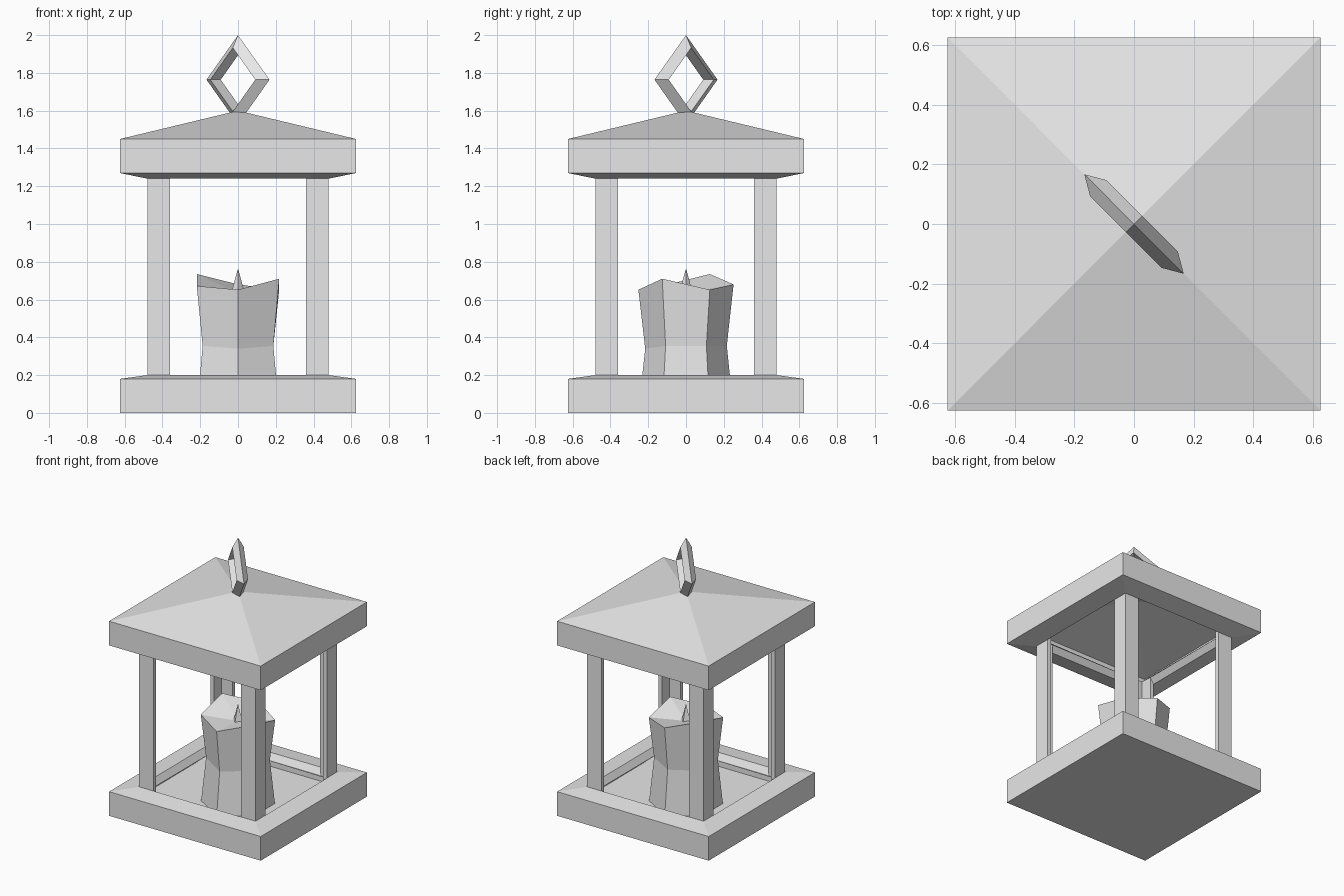
import bpy, bmesh
from math import radians, sin, cos

if "Cube" in bpy.data.objects:
    bpy.data.objects.remove(bpy.data.objects["Cube"], do_unlink=True)

grey = bpy.data.materials.new("plain grey")
grey.use_nodes = True
grey.diffuse_color = (0.8, 0.8, 0.8, 1)
grey.node_tree.nodes["Principled BSDF"].inputs["Base Color"].default_value = (0.8, 0.8, 0.8, 1)


def finish(bm, name):
    bmesh.ops.recalc_face_normals(bm, faces=bm.faces)
    mesh = bpy.data.meshes.new(name)
    bm.to_mesh(mesh)
    bm.free()
    obj = bpy.data.objects.new(name, mesh)
    bpy.context.collection.objects.link(obj)
    mesh.materials.append(grey)
    return obj


# Lantern body: hollow base, four angled corner posts and hollow roof in one shell
OUT, IN, GAP = 0.625, 0.48, 0.36
bm = bmesh.new()


def corners(z):
    return [bm.verts.new((x * OUT, y * OUT, z)) for x, y in ((-1, -1), (1, -1), (1, 1), (-1, 1))]


def frame(z):
    # Square loop, each side split at the post edges
    loop = []
    for c, s in ((1, 0), (0, 1), (-1, 0), (0, -1)):
        for t in (-IN, -GAP, GAP):
            loop.append(bm.verts.new((t * c + IN * s, t * s - IN * c, z)))
    return loop


foot, rim = corners(0), corners(0.18)
sill, lintel = frame(0.2), frame(1.24)
eave, top = corners(1.27), corners(1.45)
apex = bm.verts.new((0, 0, 1.6))
bm.faces.new(foot[::-1])
for i in range(4):
    j = (i + 1) % 4
    k = 3 * i
    ids = [k, k + 1, k + 2, (k + 3) % 12]
    bm.faces.new((foot[i], foot[j], rim[j], rim[i]))
    bm.faces.new([rim[i], rim[j]] + [sill[n] for n in reversed(ids)])
    for a, b in ((ids[0], ids[1]), (ids[2], ids[3])):
        bm.faces.new((sill[a], sill[b], lintel[b], lintel[a]))
    bm.faces.new([lintel[n] for n in ids] + [eave[j], eave[i]])
    bm.faces.new((eave[i], eave[j], top[j], top[i]))
    bm.faces.new((top[i], top[j], apex))
body = finish(bm, "lantern_body")
shell = body.modifiers.new("wall thickness", "SOLIDIFY")
shell.thickness = 0.03
shell.offset = -1
shell.use_even_offset = True

# Candle: waisted six-sided block with an uneven melted rim
bm = bmesh.new()
rim_heights = (0.652, 0.71, 0.652, 0.68, 0.735, 0.672)
rings = []
for radius, heights in ((0.25, [0.03] * 6), (0.216, [0.34] + [0.355] * 5), (0.252, rim_heights)):
    ring = []
    for i, z in enumerate(heights):
        a = radians(60 * i - 90)
        ring.append(bm.verts.new((radius * cos(a), radius * sin(a), z)))
    rings.append(ring)
pool = bm.verts.new((0, 0, 0.635))
bm.faces.new(rings[0][::-1])
for i in range(6):
    j = (i + 1) % 6
    for low, high in zip(rings, rings[1:]):
        bm.faces.new((low[i], low[j], high[j], high[i]))
    bm.faces.new((rings[2][i], rings[2][j], pool))
finish(bm, "candle")

# Flame
bpy.ops.mesh.primitive_cone_add(vertices=4, radius1=0.04, radius2=0, depth=0.145,
                                location=(0, 0, 0.6925))
flame = bpy.context.object
flame.name = "flame"
flame.data.materials.append(grey)

# Hanging ring: four-cornered loop with a triangular section, set on the diagonal
bpy.ops.mesh.primitive_torus_add(major_segments=4, minor_segments=3, major_radius=0.191,
                                 minor_radius=0.045, location=(0, 0, 1.764),
                                 rotation=(radians(90), 0, radians(-45)))
ring = bpy.context.object
ring.name = "hanging_ring"
ring.data.materials.append(grey)
ring.data.shade_flat()
